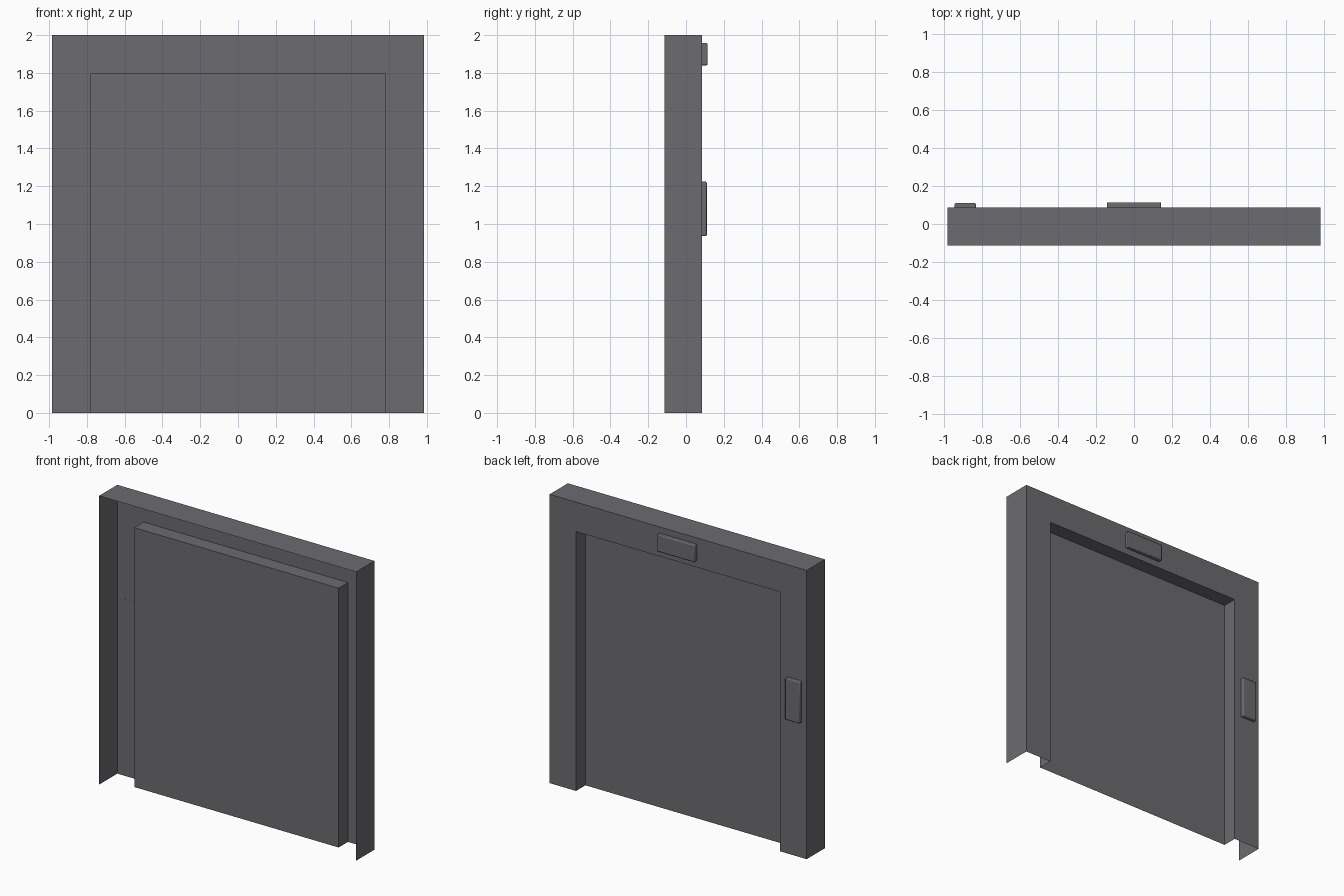
import bpy, bmesh

if "Cube" in bpy.data.objects:
    bpy.data.objects.remove(bpy.data.objects["Cube"])

FRONT, PANEL, BACK = -0.114, -0.016, 0.086

grey = bpy.data.materials.new("dark_grey")
grey.diffuse_color = (0.15, 0.147, 0.16, 1)
grey.use_nodes = True
grey.node_tree.nodes["Principled BSDF"].inputs["Base Color"].default_value = grey.diffuse_color


def finish(bm, name):
    mesh = bpy.data.meshes.new(name)
    bm.to_mesh(mesh)
    bm.free()
    mesh.materials.append(grey)
    ob = bpy.data.objects.new(name, mesh)
    bpy.context.collection.objects.link(ob)
    return ob


def arch(bm, half_width, height, y):
    """Open doorway outline: up, across and down."""
    pts = [(-half_width, 0), (-half_width, height), (half_width, height), (half_width, 0)]
    return [bm.verts.new((x, y, z)) for x, z in pts]


def bridge(bm, a, b):
    for i in range(3):
        bm.faces.new((a[i], a[i + 1], b[i + 1], b[i]))


# Frame shell, open at the front and bottom
bm = bmesh.new()
loops = [arch(bm, 0.985, 2.0, FRONT), arch(bm, 0.985, 2.0, BACK),
         arch(bm, 0.782, 1.796, BACK)]
for a, b in zip(loops, loops[1:]):
    bridge(bm, a, b)
finish(bm, "frame")

# Recessed door panel with its reveal walls
bm = bmesh.new()
rim, face = arch(bm, 0.782, 1.796, BACK), arch(bm, 0.782, 1.796, PANEL)
bridge(bm, rim, face)
bm.faces.new(face)
finish(bm, "door_panel")


# Small raised plates on the back of the frame
def plate(name, x0, x1, z0, z1, y1):
    y0 = BACK - 0.0005
    bm = bmesh.new()
    bmesh.ops.create_cube(bm, size=1)
    for v in bm.verts:
        v.co = (x0 + (v.co.x + 0.5) * (x1 - x0),
                y0 + (v.co.y + 0.5) * (y1 - y0),
                z0 + (v.co.z + 0.5) * (z1 - z0))
    edges = [e for e in bm.edges if any(v.co.y > y0 + 0.01 for v in e.verts)]
    bmesh.ops.bevel(bm, geom=edges, offset=0.006, segments=2, profile=0.5,
                    affect='EDGES')
    for f in bm.faces:
        f.smooth = max(abs(c) for c in f.normal) < 0.99
    finish(bm, name)


plate("top_plate", -0.143, 0.143, 1.84, 1.957, 0.114)
plate("side_plate", -0.946, -0.834, 0.936, 1.224, 0.110)
